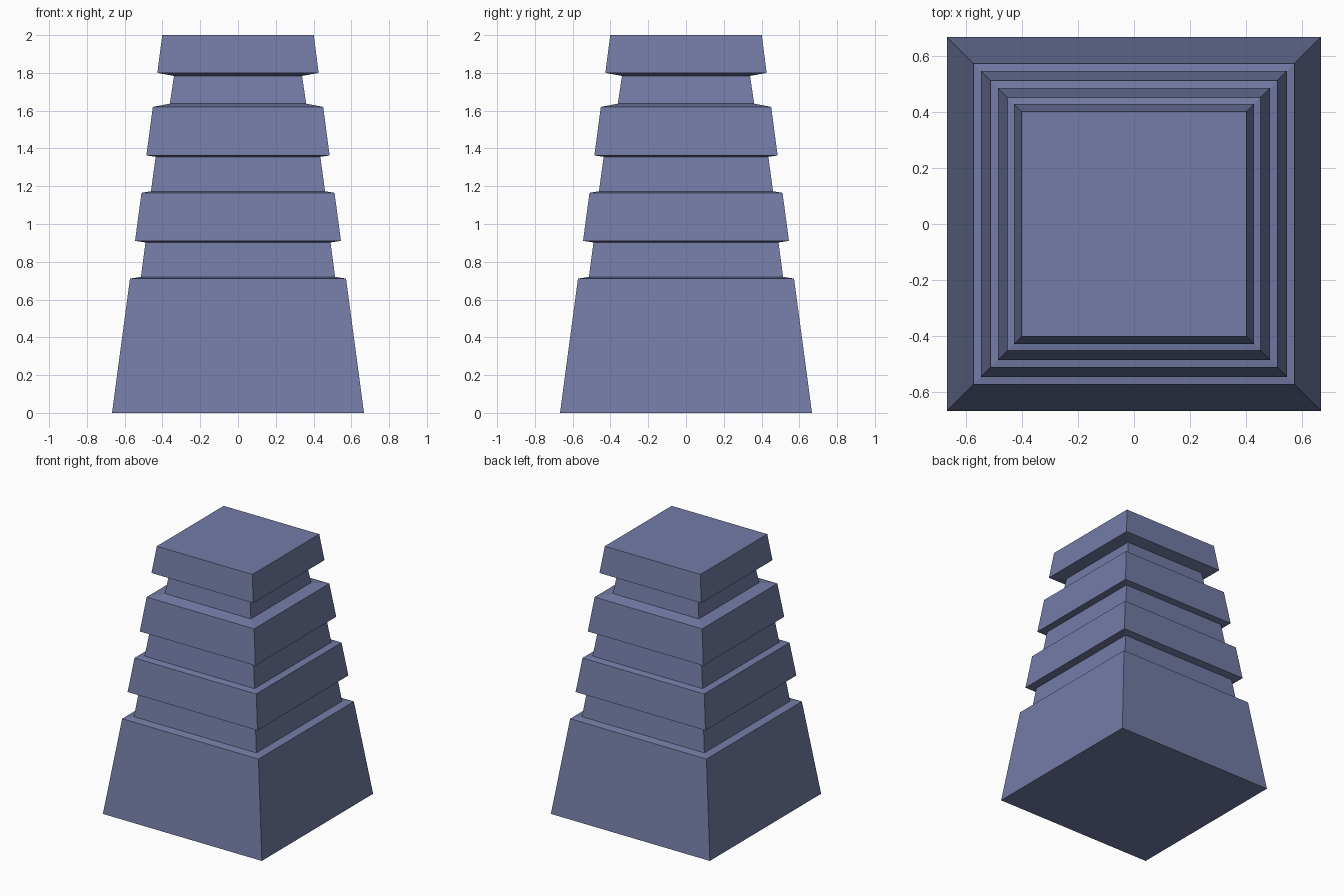
import bpy, bmesh

if "Cube" in bpy.data.objects:
    bpy.data.objects.remove(bpy.data.objects["Cube"])

# Square tapered post with three recessed bands: (half width, height)
PROFILE = [
    (0.667, 0.0), (0.572, 0.711),        # base block
    (0.514, 0.72), (0.49, 0.902),        # lower neck
    (0.545, 0.911), (0.511, 1.165),      # lower block
    (0.461, 1.173), (0.436, 1.356),      # middle neck
    (0.485, 1.363), (0.451, 1.62),       # upper block
    (0.361, 1.637), (0.339, 1.784),      # upper neck
    (0.427, 1.80), (0.401, 2.0),         # cap block
]

bm = bmesh.new()
rings = [[bm.verts.new((sx * h, sy * h, z))
          for sx, sy in ((-1, -1), (1, -1), (1, 1), (-1, 1))]
         for h, z in PROFILE]

# Side walls and ledges
for low, high in zip(rings, rings[1:]):
    for i in range(4):
        j = (i + 1) % 4
        bm.faces.new((low[i], low[j], high[j], high[i]))

# Bottom and top caps
bm.faces.new(rings[0][::-1])
bm.faces.new(rings[-1])

mesh = bpy.data.meshes.new("stepped_post")
bm.to_mesh(mesh)
bm.free()
post = bpy.data.objects.new("stepped_post", mesh)
bpy.context.collection.objects.link(post)

# Slate blue colour
blue = bpy.data.materials.new("slate_blue")
blue.diffuse_color = (0.175, 0.20, 0.38, 1.0)
blue.use_nodes = True
blue.node_tree.nodes["Principled BSDF"].inputs["Base Color"].default_value = blue.diffuse_color
mesh.materials.append(blue)
